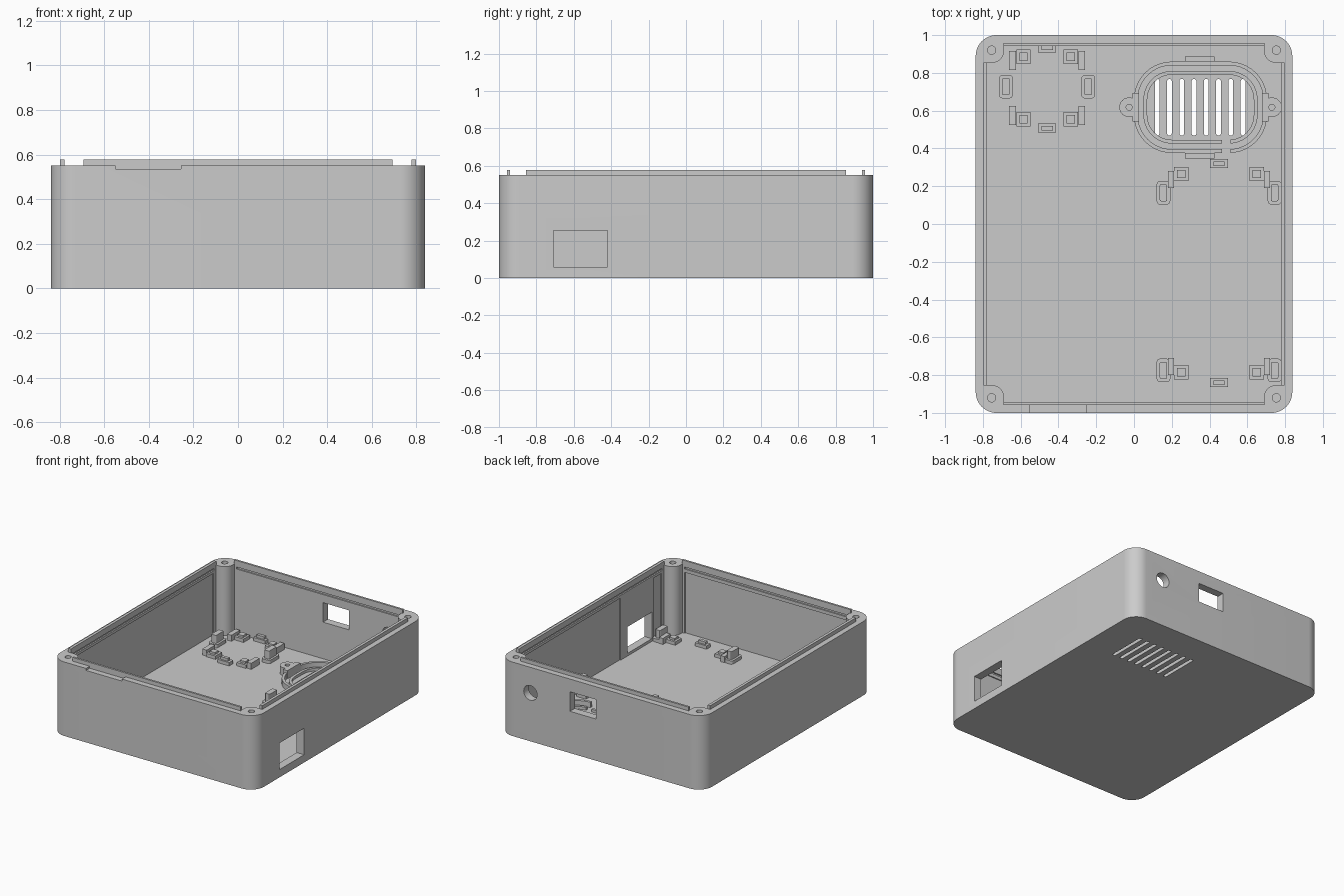
import bpy, bmesh, math

default = bpy.data.objects.get("Cube")
if default:
    bpy.data.objects.remove(default, do_unlink=True)

grey = bpy.data.materials.new("plain grey")
grey.use_nodes = True
shade = (0.6, 0.6, 0.6, 1)
grey.diffuse_color = shade
grey.node_tree.nodes["Principled BSDF"].inputs["Base Color"].default_value = shade

FLOOR, TOP = 0.038, 0.55
INX, INY = 0.777, 0.942         # inner wall faces
HOLE_X, HOLE_Y = 0.754, 0.92    # corner screw holes


def rounded(cx, cy, hx, hy, r, n=10):
    """Outline of a rounded rectangle."""
    pts = []
    for k, (sx, sy) in enumerate([(1, 1), (-1, 1), (-1, -1), (1, -1)]):
        for i in range(n + 1):
            a = math.pi / 2 * (k + i / n)
            pts.append((cx + sx * (hx - r) + r * math.cos(a),
                        cy + sy * (hy - r) + r * math.sin(a)))
    return pts


def circle(cx, cy, r, n=24):
    return [(cx + r * math.cos(math.tau * i / n),
             cy + r * math.sin(math.tau * i / n)) for i in range(n)]


def loft(name, sections, ring):
    """Skin equal outlines; close them into a ring or cap both ends."""
    bm = bmesh.new()
    loops = [[bm.verts.new((x, y, z)) for x, y in pts] for pts, z in sections]
    n = len(loops[0])
    ends = loops[1:] + loops[:1] if ring else loops[1:]
    for a, b in zip(loops, ends):
        for i in range(n):
            j = (i + 1) % n
            bm.faces.new((a[i], a[j], b[j], b[i]))
    if not ring:
        bm.faces.new(loops[0])
        bm.faces.new(loops[-1])
    bmesh.ops.recalc_face_normals(bm, faces=bm.faces)
    mesh = bpy.data.meshes.new(name)
    bm.to_mesh(mesh)
    bm.free()
    mesh.materials.append(grey)
    ob = bpy.data.objects.new(name, mesh)
    bpy.context.collection.objects.link(ob)
    return ob


def prism(name, pts, z0, z1):
    return loft(name, [(pts, z0), (pts, z1)], False)


def tube(name, outer, inner, z0, z1):
    return loft(name, [(outer, z0), (outer, z1), (inner, z1), (inner, z0)], True)


def box(name, x0, x1, y0, y1, z0, z1):
    return prism(name, [(x0, y0), (x1, y0), (x1, y1), (x0, y1)], z0, z1)


def block(name, cx, cy, hx, hy, height):
    return box(name, cx - hx, cx + hx, cy - hy, cy + hy, FLOOR, FLOOR + height)


def cut(ob, cutters):
    """Subtract the cutters, bake the result and drop the cutters."""
    for c in cutters:
        c.hide_render = True
        m = ob.modifiers.new("cut", 'BOOLEAN')
        m.operation, m.solver, m.object = 'DIFFERENCE', 'EXACT', c
    bpy.context.view_layer.update()
    dg = bpy.context.evaluated_depsgraph_get()
    baked = bpy.data.meshes.new_from_object(ob.evaluated_get(dg))
    ob.modifiers.clear()
    ob.data = baked
    for c in cutters:
        bpy.data.objects.remove(c, do_unlink=True)


# Case shell: the cavity outline leaves a rounded screw boss in each corner
cavity = []
BOSS = 0.067
for sx, sy in [(1, 1), (-1, 1), (-1, -1), (1, -1)]:
    corner = [(INX, HOLE_Y - BOSS)]
    for i in range(17):
        a = math.pi * (1.5 - i / 32)
        corner.append((HOLE_X + BOSS * math.cos(a), HOLE_Y + BOSS * math.sin(a)))
    corner.append((HOLE_X - BOSS, INY))
    if sx * sy < 0:
        corner.reverse()
    cavity += [(sx * x, sy * y) for x, y in corner]

case = prism("case_shell", rounded(0, 0, 0.838, 1, 0.11, 16), 0, TOP)
cutters = [prism("cavity", cavity, FLOOR, 0.7)]
for sx in (-1, 1):
    for sy in (-1, 1):
        cutters.append(prism("screw_hole", circle(sx * HOLE_X, sy * HOLE_Y, 0.022), 0.3, 0.7))

# Side window, back window, front notch
cutters += [box("side_window", 0.7, 0.9, -0.708, -0.42, 0.058, 0.255),
            box("back_window", 0.04, 0.255, 0.9, 1.1, 0.31, 0.455),
            box("front_notch", -0.55, -0.255, -1.1, -0.957, 0.535, 0.7)]
# Round socket hole in the back
socket = prism("socket_hole", circle(0, 0, 0.055, 32), -0.1, 0.1)
socket.rotation_euler.x = math.pi / 2
socket.location = (0.58, 1, 0.36)
cutters.append(socket)

# Shallow panels in the inner walls, down to the floor
PX, PY = INX + 0.008, INY + 0.008
cutters += [box("left_panel", 0.7, PX, -0.34, 0.82, FLOOR, 0.5),
            box("left_small_panel", 0.7, PX, -0.82, -0.73, FLOOR, 0.5),
            box("right_panel", -PX, -0.7, -0.82, 0.82, FLOOR, 0.5),
            box("front_panel", -0.67, 0.67, -PY, -0.9, FLOOR, 0.49)]
# Grooves under the lips
for s in (-1, 1):
    cutters += [box("side_groove", *sorted((s * 0.7, s * 0.787)), -0.83, 0.83, 0.52, 0.535),
                box("end_groove", -0.67, 0.67, *sorted((s * 0.9, s * 0.952)), 0.515, 0.53)]

# Speaker slots
SX, SY = 0.352, 0.618
for i in range(8):
    x = SX - 0.002 + (i - 3.5) * 0.065
    cutters.append(prism("slot", rounded(x, SY, 0.0125, 0.15, 0.0124, 5), -0.1, 0.2))
cut(case, cutters)

# Raised lips along the rim
for s, side in ((-1, "right"), (1, "left")):
    box("lip_" + side, *sorted((s * INX, s * 0.798)), -0.855, 0.855, TOP, 0.578)
for s, end in ((-1, "front"), (1, "back")):
    box("lip_" + end, -0.692, 0.692, *sorted((s * INY, s * 0.957)), TOP, 0.578)

# Speaker seat: two rings with a wire gap
for name, hx, hy, r, h in (("outer", 0.352, 0.242, 0.2, 0.04), ("inner", 0.302, 0.192, 0.15, 0.02)):
    seat = tube("speaker_ring_" + name, rounded(SX, SY, hx, hy, r),
                rounded(SX, SY, hx - 0.02, hy - 0.02, r - 0.02), FLOOR, FLOOR + h)
    cut(seat, [box("wire_gap", 0.465, 0.51, 0.3, 0.5, 0, 0.3)])

# Speaker screw ears and clips
for s in (-1, 1):
    x = SX + s * 0.378
    tube("speaker_ear", circle(x, SY, 0.052), circle(x, SY, 0.016), FLOOR, FLOOR + 0.06)
    block("speaker_ear_rib", x - s * 0.035, SY, 0.018, 0.075, 0.06)
    block("speaker_clip", SX - 0.005, SY + s * 0.256, 0.078, 0.014, 0.05)


def square_mount(x, y):
    block("square_pad", x, y, 0.038, 0.038, 0.025)
    block("square_peg", x, y, 0.022, 0.022, 0.04)


def oval_post(x, y):
    prism("oval_base", rounded(x, y, 0.036, 0.062, 0.018, 4), FLOOR, FLOOR + 0.025)
    prism("oval_post", rounded(x, y, 0.02, 0.045, 0.008, 3), FLOOR, FLOOR + 0.085)


def edge_clip(x, y):
    block("edge_clip_base", x, y, 0.048, 0.024, 0.025)
    block("edge_clip", x, y, 0.03, 0.012, 0.045)


# Small board mount at the back, large board mount at the front
BX, BY = -0.46, 0.72
CX, CY = 0.45, -0.26
for s in (-1, 1):
    oval_post(BX + s * 0.218, BY + 0.007)
    edge_clip(BX, BY + s * 0.212)
    edge_clip(CX, CY + s * 0.58)
    for t in (-1, 1):
        square_mount(BX + s * 0.125, BY + t * 0.165)
        block("corner_rib", BX + s * 0.183, BY + t * 0.145, 0.018, 0.05, 0.045)
        square_mount(CX + s * 0.2, CY + t * 0.525)
        block("corner_rib", CX + s * 0.253, CY + t * 0.495, 0.016, 0.045, 0.045)
    oval_post(CX + s * 0.294, CY + 0.425)
    oval_post(CX + s * 0.294, CY - 0.515)

# Smooth the round walls, keep the edges crisp
bpy.ops.object.select_all(action='DESELECT')
for ob in bpy.context.collection.objects:
    if ob.type == 'MESH' and grey.name in ob.data.materials:
        ob.select_set(True)
        bpy.context.view_layer.objects.active = ob
bpy.ops.object.shade_smooth_by_angle(angle=math.radians(30))
